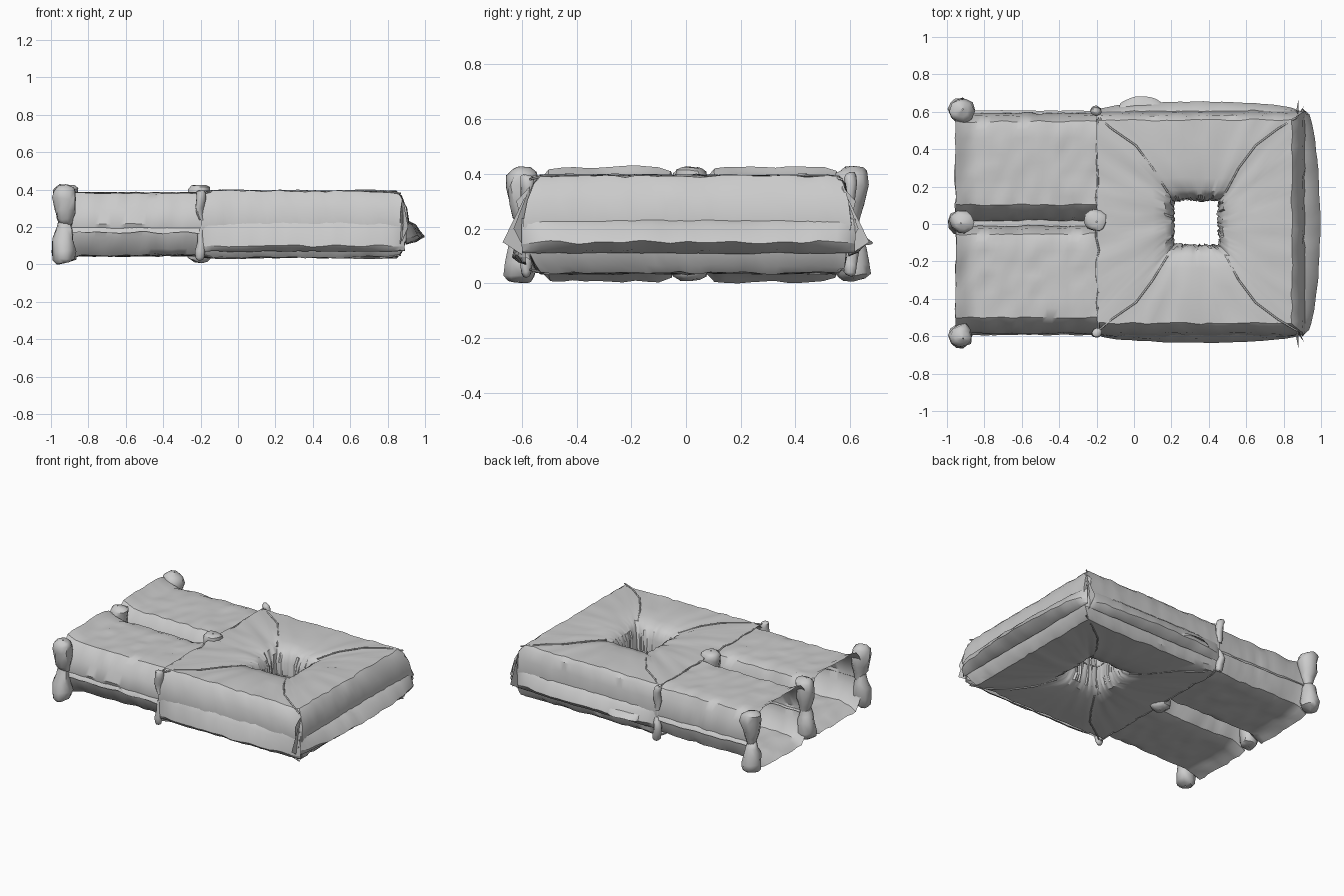
import bpy, bmesh, math, random
from mathutils import Vector, noise

random.seed(4)
cube = bpy.data.objects.get("Cube")
if cube:
    bpy.data.objects.remove(cube, do_unlink=True)

grey = bpy.data.materials.new("soft grey")
grey.use_nodes = True
tone = (0.6, 0.6, 0.6, 1)
grey.diffuse_color = tone
grey.node_tree.nodes["Principled BSDF"].inputs["Base Color"].default_value = tone
MID = 0.215


def finish(name, bm, wrinkle=0.0, angle=35):
    """Turn a bmesh into a wrinkled, softly shaded object."""
    for v in bm.verts:
        v.co += noise.noise_vector(v.co * 15) * wrinkle
    bmesh.ops.recalc_face_normals(bm, faces=bm.faces)
    mesh = bpy.data.meshes.new(name)
    bm.to_mesh(mesh)
    bm.free()
    obj = bpy.data.objects.new(name, mesh)
    bpy.context.collection.objects.link(obj)
    mesh.materials.append(grey)
    bpy.ops.object.select_all(action='DESELECT')
    bpy.context.view_layer.objects.active = obj
    obj.select_set(True)
    bpy.ops.object.shade_smooth_by_angle(angle=math.radians(angle))
    return obj


def skin(bm, rings, closed=True):
    """Join rows of points with quads."""
    rows = [[bm.verts.new(p) for p in ring] for ring in rings]
    n = len(rows[0])
    for a, b in zip(rows, rows[1:]):
        for i in range(n if closed else n - 1):
            j = (i + 1) % n
            bm.faces.new((a[i], a[j], b[j], b[i]))


def rectangle(x0, x1, y0, y1, z, n=28):
    corners = [Vector(c) for c in ((x0, y0, z), (x1, y0, z), (x1, y1, z), (x0, y1, z))]
    return [corners[k].lerp(corners[(k + 1) % 4], i / n) for k in range(4) for i in range(n)]


# Padded body: rings running from the square hole out over the top to the side seam
steps = [(0.215, 0.45, -0.11, 0.125, MID), (0.21, 0.46, -0.12, 0.13, 0.30),
         (0.192, 0.478, -0.138, 0.153, 0.348), (0.165, 0.51, -0.17, 0.182, 0.373),
         (0.1, 0.57, -0.235, 0.245, 0.387), (0.01, 0.65, -0.33, 0.34, 0.393),
         (-0.1, 0.74, -0.43, 0.45, 0.394), (-0.2, 0.845, -0.53, 0.555, 0.392),
         (-0.2, 0.872, -0.555, 0.578, 0.365),
         (-0.2, 0.9, -0.58, 0.593, 0.30), (-0.2, 0.915, -0.595, 0.605, MID)]
rings = [rectangle(*s) for s in steps]
rings += [rectangle(*s[:4], 2 * MID - s[4]) for s in reversed(steps[:-1])]
body = bmesh.new()
skin(body, rings)
# Gathers pinched around the hole
for v in body.verts:
    d = v.co - Vector((0.333, 0.007, v.co.z))
    if max(abs(d.x), abs(d.y)) < 0.17:
        v.co += d.normalized() * random.uniform(-0.007, 0.007)
# The leg mouths open into the body
mouths = [f for f in body.faces if all(v.co.x < -0.19 for v in f.verts)
          and abs(f.calc_center_median().y) > 0.06]
bmesh.ops.delete(body, geom=mouths, context='FACES')
finish("body", body, 0.01)

# Two hollow legs with lips flaring at the open end
half = [(0.0, 0.0), (0.02, 0.07), (0.05, 0.13), (0.085, 0.165)]
half += [(0.085 + 0.4 * i / 9, 0.168) for i in range(1, 10)]
half += [(0.53, 0.155), (0.56, 0.1), (0.575, 0.0)]
loop = half + [(y, -z) for y, z in reversed(half[1:-1])]
for name, y0 in (("back_leg", 0.018), ("front_leg", -0.585)):
    leg = bmesh.new()
    rows = []
    for i in range(29):
        x = -0.955 + 0.765 * i / 28
        flare = 1 + 0.25 * max(0, 1 - i / 4) ** 1.5
        rows.append([(x, y0 + y, MID + z * flare) for y, z in loop])
    skin(leg, rows)
    finish(name, leg, 0.01)

# Web joining the legs along the middle
web = bmesh.new()
skin(web, [[(-0.95 + 0.04 * i, y, 0.2) for i in range(20)] for y in (-0.03, 0.01, 0.045)], False)
finish("middle_web", web, 0.01)


# Knots at the leg openings, the fork and the waist
def knob(name, x, y, z_thin, z_fat, radius, lean=0.0):
    bm = bmesh.new()
    shape = [(0, 0.05), (0, 0.5), (0.2, 0.68), (0.4, 0.88), (0.7, 1), (0.9, 0.92), (0.98, 0.6), (1, 0.05)]
    rows = []
    for t, r in shape:
        rows.append([(x + radius * r * math.cos(a), y + lean * t + radius * r * math.sin(a),
                      z_thin + (z_fat - z_thin) * t)
                     for a in (math.tau * k / 10 for k in range(10))])
    skin(bm, rows)
    finish(name, bm, 0.018, 50)


for side, y, lean in (("back", 0.595, 0.015), ("middle", 0.012, 0), ("front", -0.585, -0.02)):
    knob(side + "_upper_knob", -0.922, y, 0.2, 0.425, 0.064, lean)
    knob(side + "_lower_knob", -0.932, y, 0.22, 0.006, 0.064, lean * 1.3)
for label, z_thin, z_fat in (("upper", 0.24, 0.425), ("lower", 0.19, 0.008)):
    knob(label + "_fork_knob", -0.205, 0.015, z_thin, z_fat, 0.064)
    for side, y in (("back", 0.6), ("front", -0.58)):
        knob(f"{side}_{label}_waist_knot", -0.2, y, z_thin, MID + (z_fat - MID) * 0.9, 0.026)


# Loose hems sagging out from the side seams
def hem(name, start, end, out, width, z, drop, bulge=True):
    bm = bmesh.new()
    start, end, out = Vector(start), Vector(end), Vector(out)
    n = 36
    rows = [[], [], []]
    for i in range(n + 1):
        t = i / n
        arch = math.sin(math.pi * t) ** 0.4 if bulge else 1
        base = start.lerp(end, t)
        wave = 0.012 * noise.noise(base * 9)
        for row, k in zip(rows, (0, 0.55, 1)):
            p = base + out * (width * arch * k)
            row.append((p.x, p.y, z - drop * k * k + wave * k))
    skin(bm, rows, False)
    finish(name, bm, 0.005)


for side, start, end, out, width, low, edge in (
        ("end", (0.9, -0.6, 0), (0.9, 0.62, 0), (1, 0, 0), 0.095, 0.11, 0.15),
        ("front", (-0.2, -0.585, 0), (0.89, -0.585, 0), (0, -1, 0), 0.05, 0.07, 0.1),
        ("back", (-0.2, 0.595, 0), (0.89, 0.595, 0), (0, 1, 0), 0.06, 0.1, 0.14)):
    hem(side + "_hem_upper", start, end, out, width, 0.235, 0.235 - edge)
    hem(side + "_hem_lower", start, end, out, width, low, low - edge)
hem("front_leg_hem", (-0.93, -0.575, 0), (-0.2, -0.575, 0), (0, -1, 0), 0.018, 0.2, 0.03, False)
hem("back_leg_hem", (-0.93, 0.58, 0), (-0.2, 0.58, 0), (0, 1, 0), 0.025, 0.2, 0.03, False)
hem("back_flap", (-0.08, 0.62, 0), (0.16, 0.62, 0), (0, 1, 0), 0.06, 0.18, 0.04)

# Pointed gathers at the far corners
for name, sy in (("front_gather", -1), ("back_gather", 1)):
    bm = bmesh.new()
    root = Vector((0.86, 0.57 * sy, MID))
    for dx, dy, z in ((0.01, 0.05, 0.3), (0.02, 0.1, 0.15), (0.05, 0.06, 0.2)):
        tip = Vector((0.86 + dx, (0.57 + dy) * sy, z))
        bm.faces.new([bm.verts.new(p) for p in
                      (root + Vector((0.02, 0, 0.14)), tip, root - Vector((0, 0, 0.13)))])
    finish(name, bm)


# Raised seams on both faces: diagonals from the hole, and the waist line
def seam(name, points):
    curve = bpy.data.curves.new(name, 'CURVE')
    curve.dimensions = '3D'
    curve.bevel_depth = 0.005
    curve.bevel_resolution = 1
    spline = curve.splines.new('POLY')
    spline.points.add(len(points) - 1)
    for p, co in zip(spline.points, points):
        p.co = (*co, 1)
    curve.materials.append(grey)
    bpy.context.collection.objects.link(bpy.data.objects.new(name, curve))


for face, s in (("top", 1), ("bottom", -1)):
    for end, xs in (("waist", (-0.19, -0.12, 0.01, 0.1, 0.18)), ("far", (0.87, 0.77, 0.65, 0.56, 0.49))):
        for side, sy in (("front", -1), ("back", 1)):
            pts = [(x, sy * y, MID + s * h) for x, y, h in
                   zip(xs, (0.57, 0.51, 0.42, 0.3, 0.17), (0.165, 0.18, 0.181, 0.178, 0.158))]
            seam(f"{face}_{end}_{side}_seam", pts)
    seam(face + "_waist_seam", [(-0.195 + random.uniform(-0.008, 0.008), -0.56 + 0.07 * i, MID + s * 0.174)
                                for i in range(17)])
